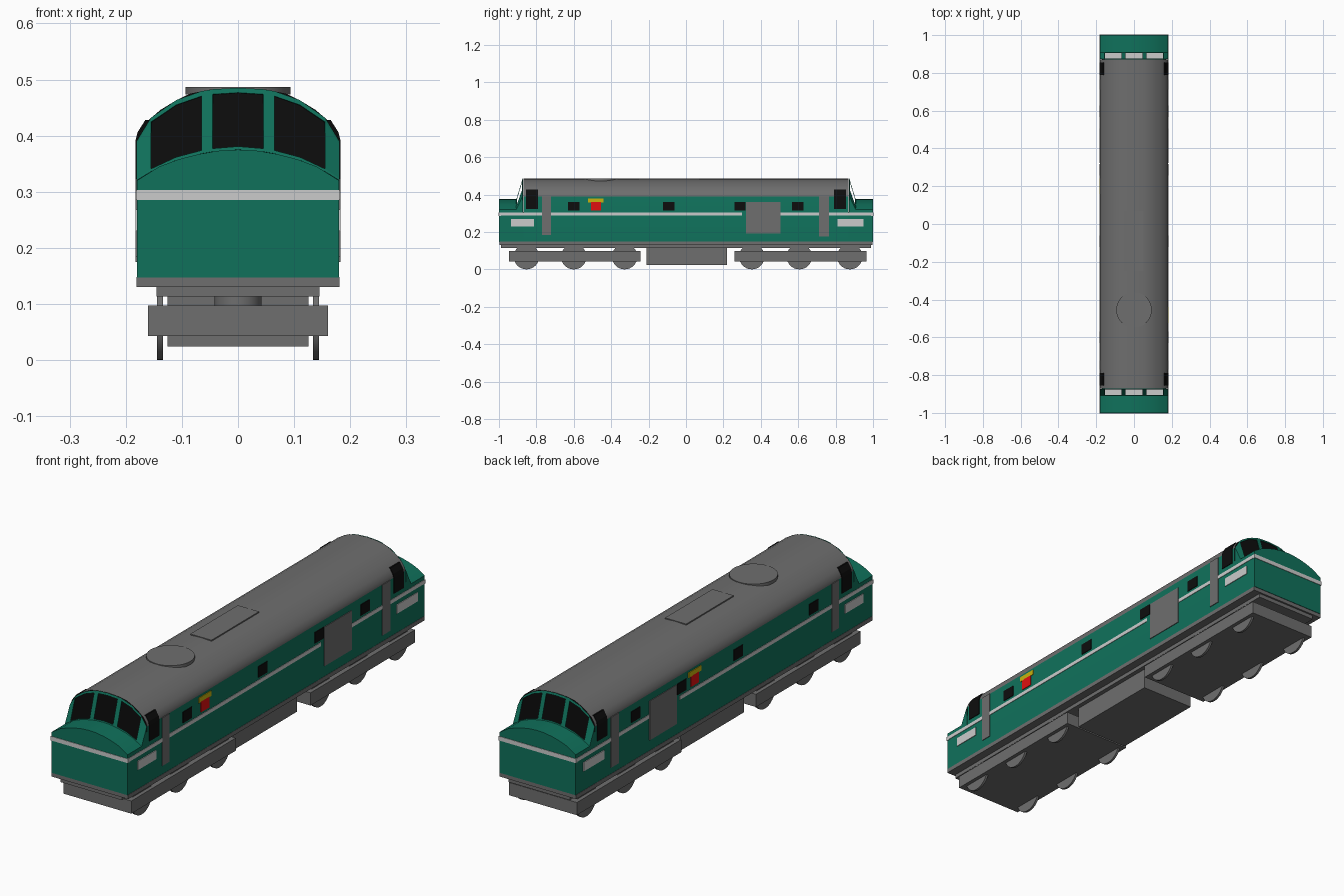
import bpy, bmesh, math

if "Cube" in bpy.data.objects:
    bpy.data.objects.remove(bpy.data.objects["Cube"])


def material(name, rgb):
    m = bpy.data.materials.new(name)
    m.diffuse_color = (*rgb, 1)
    m.use_nodes = True
    m.node_tree.nodes["Principled BSDF"].inputs["Base Color"].default_value = m.diffuse_color
    return m


GREEN = material("green", (0.005, 0.165, 0.105))
GREY = material("grey", (0.156, 0.156, 0.156))
LIGHT = material("light_grey", (0.6, 0.6, 0.6))
BLACK = material("black", (0.004, 0.004, 0.004))
RED = material("red", (0.75, 0.005, 0.005))
YELLOW = material("yellow", (0.58, 0.45, 0.004))


def finish(name, bm, mats, rule=None, smooth=False):
    bmesh.ops.recalc_face_normals(bm, faces=bm.faces)
    if rule:
        for f in bm.faces:
            f.material_index = rule(f)
    me = bpy.data.meshes.new(name)
    bm.to_mesh(me)
    bm.free()
    for m in mats:
        me.materials.append(m)
    ob = bpy.data.objects.new(name, me)
    bpy.context.collection.objects.link(ob)
    if smooth:
        bpy.ops.object.select_all(action='DESELECT')
        ob.select_set(True)
        bpy.context.view_layer.objects.active = ob
        bpy.ops.object.shade_smooth_by_angle(angle=math.radians(30))
    return ob


def prism(name, pts, y0, y1, mats, rule=None, smooth=False):
    """Extrude a closed (x, z) outline along y."""
    bm = bmesh.new()
    a = [bm.verts.new((x, y0, z)) for x, z in pts]
    b = [bm.verts.new((x, y1, z)) for x, z in pts]
    bm.faces.new(a)
    bm.faces.new(b)
    for i in range(len(a)):
        j = (i + 1) % len(a)
        bm.faces.new((a[i], a[j], b[j], b[i]))
    return finish(name, bm, mats, rule, smooth)


def box(name, x, y, z, mat, top=None):
    pts = [(x[0], z[0]), (x[1], z[0]), (x[1], z[1]), (x[0], z[1])]
    rule = (lambda f: int(f.normal.z > 0.5)) if top else None
    return prism(name, pts, y[0], y[1], [mat, top] if top else [mat], rule)


def cylinder(name, centre, r, depth, axis, mat):
    bm = bmesh.new()
    bmesh.ops.create_cone(bm, cap_ends=True, segments=32, radius1=r, radius2=r, depth=depth)
    for v in bm.verts:
        x, y, z = v.co
        v.co = (z, x, y) if axis == 'x' else (x, y, z)
        for i in range(3):
            v.co[i] += centre[i]
    return finish(name, bm, [mat], smooth=True)


def plate(name, side, y, z, mat, out=0.183):
    xs = sorted((side * 0.177, side * out))
    return box(name, xs, y, z, mat)


def height(profile, x):
    """Height of an arc profile at x."""
    x = abs(x)
    for (x0, z0), (x1, z1) in zip(profile, profile[1:]):
        if x1 <= x <= x0:
            return z0 + (z1 - z0) * (x0 - x) / (x0 - x1)
    return profile[-1][1]


def arch(profile, base):
    right = [(0.18, base)] + profile
    return right + [(-x, z) for x, z in reversed(right[:-1])]


ROOF = [(0.18, 0.39), (0.176, 0.405), (0.165, 0.423), (0.138, 0.446), (0.11, 0.463),
        (0.085, 0.475), (0.05, 0.482), (0, 0.485)]
NOSE = [(0.18, 0.32), (0.14, 0.345), (0.105, 0.358), (0.07, 0.367), (0.035, 0.373), (0, 0.375)]

# Main body: green sides, grey roof, dark bulkheads behind the windscreens
prism("body_shell", arch(ROOF, 0.147), -0.87, 0.87, [GREEN, GREY, BLACK],
      lambda f: 2 if abs(f.normal.y) > 0.5 else int(f.calc_center_median().z > 0.38), True)

for end, tag in ((-1, "front"), (1, "back")):
    def ys(a, b):
        return sorted((end * a, end * b))

    # Nose with arched top, and the light deck inside the cab
    prism(tag + "_nose", arch(NOSE, 0.147), *ys(0.905, 1.0), [GREEN], smooth=True)
    box(tag + "_cab_base", (-0.18, 0.18), ys(0.868, 0.907), (0.147, 0.303), GREEN, LIGHT)
    box(tag + "_nose_stripe", (-0.182, 0.182), ys(0.99, 1.002), (0.285, 0.303), LIGHT)

    # Windscreen frame: sloped grid between nose and roof, three cells left open
    cols = [-0.18, -0.155, -0.11, -0.065, -0.045, 0, 0.045, 0.065, 0.11, 0.155, 0.18]
    bm = bmesh.new()
    grid = []
    for x in cols:
        lo, hi = height(NOSE, x), height(ROOF, x)
        grid.append([bm.verts.new((x, end * (0.907 - 0.034 * t), lo + (hi - lo) * t))
                     for t in (0, 0.05, 0.92, 1)])
    for i in range(len(cols) - 1):
        mid = abs(cols[i] + cols[i + 1]) / 2
        for r in range(3):
            if r == 1 and (mid < 0.045 or 0.065 < mid < 0.155):
                continue
            bm.faces.new((grid[i][r], grid[i + 1][r], grid[i + 1][r + 1], grid[i][r + 1]))
    # Cab cheeks
    for col in (grid[0], grid[-1]):
        x = col[0].co.x
        low = [bm.verts.new((x, end * y, 0.3)) for y in (0.87, 0.907)]
        bm.faces.new(low + col)
    frame = finish(tag + "_windscreen_frame", bm, [GREEN])
    mod = frame.modifiers.new("thickness", 'SOLIDIFY')
    mod.thickness = 0.002
    mod.offset = 0

    # Bogie with frame, pivot and six wheels
    mid = -0.595 if end < 0 else 0.612
    box(tag + "_bogie_frame", (-0.16, 0.16), (mid - 0.352, mid + 0.352), (0.043, 0.097), GREY)
    cylinder(tag + "_bogie_pivot", (0, mid, 0.105), 0.042, 0.03, 'z', GREY)
    for n, y in enumerate((-0.853, -0.6, -0.328) if end < 0 else (0.352, 0.606, 0.876)):
        for side in (-1, 1):
            cylinder(f"{tag}_wheel_{n}_{side}", (side * 0.139, y, 0.068), 0.068, 0.01, 'x', GREY)

# Underframe and tank
box("sole_bar", (-0.181, 0.181), (-0.998, 0.998), (0.13, 0.148), GREY)
box("underframe", (-0.145, 0.145), (-0.99, 0.99), (0.113, 0.131), GREY)
box("fuel_tank", (-0.126, 0.126), (-0.212, 0.218), (0.024, 0.12), GREY)

# Roof fan cover and hatch
cylinder("roof_fan_cover", (0, -0.455, 0.48), 0.094, 0.014, 'z', GREY)
box("roof_hatch", (-0.05, 0.05), (-0.25, 0.07), (0.475, 0.487), GREY)

# Side details
for side, tag in ((1, "right"), (-1, "left")):
    for n, y in enumerate(((-1.0, 0.3), (0.505, 1.0))):
        plate(f"{tag}_stripe_{n}", side, y, (0.287, 0.303), LIGHT, 0.182)
    for n, y in enumerate((-0.6, -0.092, 0.288, 0.597)):
        plate(f"{tag}_small_window_{n}", side, (y - 0.03, y + 0.03), (0.314, 0.361), BLACK)
    plate(tag + "_grille_panel", side, (0.322, 0.505), (0.193, 0.36), GREY)
    plate(tag + "_front_door", side, (-0.77, -0.722), (0.185, 0.39), GREY)
    plate(tag + "_back_door", side, (0.712, 0.765), (0.175, 0.39), GREY)
    plate(tag + "_front_panel", side, (-0.935, -0.812), (0.23, 0.268), LIGHT)
    plate(tag + "_back_panel", side, (0.81, 0.95), (0.23, 0.268), LIGHT)
    # Warning plate with yellow cap
    y = -0.482 if side > 0 else 0.2
    plate(tag + "_red_plate", side, (y - 0.027, y + 0.027), (0.314, 0.36), RED)
    plate(tag + "_yellow_plate", side, (y - 0.042, y + 0.042), (0.358, 0.38), YELLOW)
    # Cab side windows following the roof curve
    curve = [(0.183, 0.323), (0.183, 0.39), (0.179, 0.406), (0.165, 0.428)]
    outline = [(side * x, z) for x, z in curve + [(x - 0.006, z) for x, z in reversed(curve)]]
    for end, name in ((-1, "front"), (1, "back")):
        prism(f"{tag}_{name}_cab_window", outline, *sorted((end * 0.79, end * 0.856)), [BLACK])
